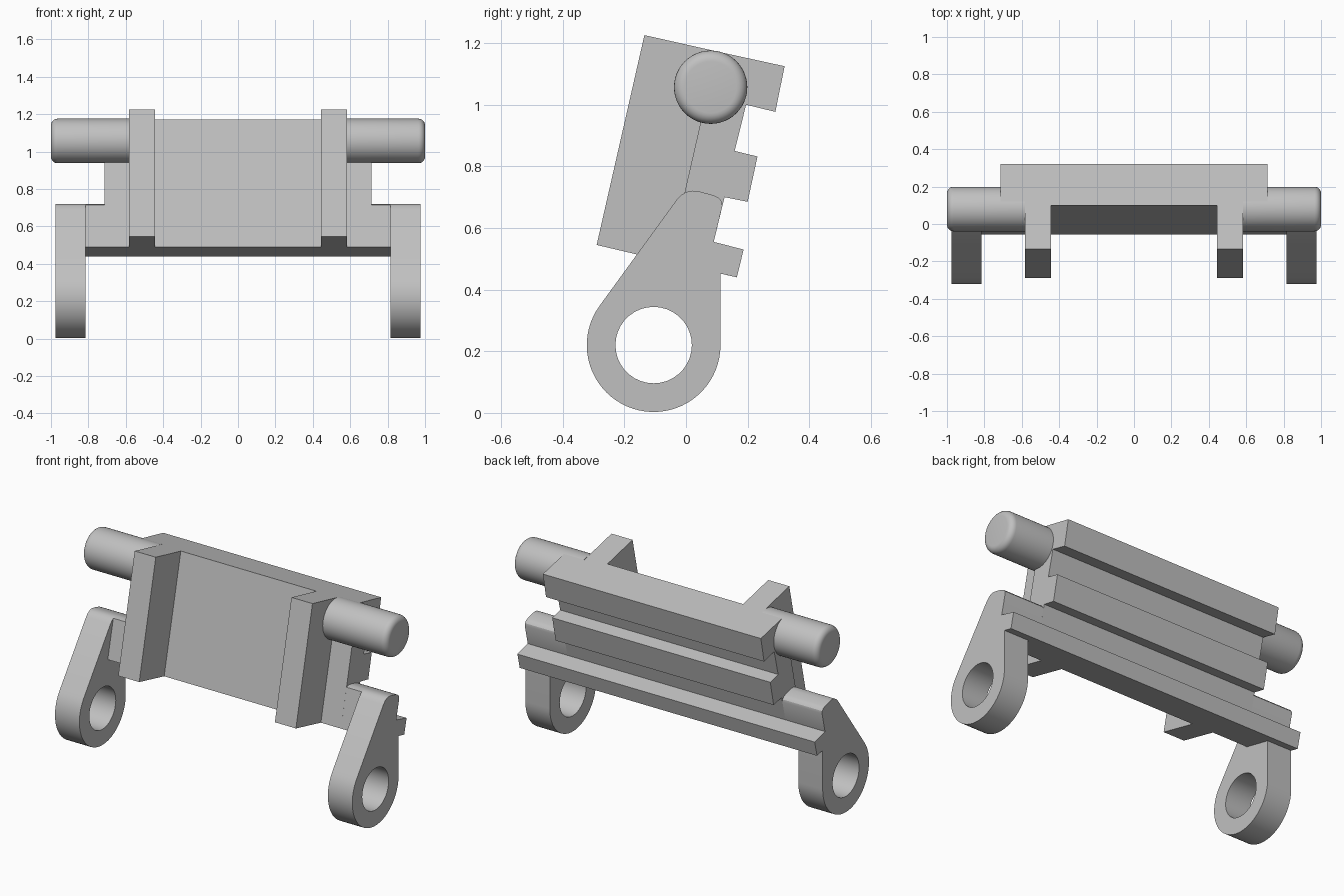
import bpy, bmesh, math
from mathutils import Vector

cube = bpy.data.objects.get("Cube")
if cube:
    bpy.data.objects.remove(cube, do_unlink=True)

GREY = (0.53, 0.53, 0.53, 1)
grey = bpy.data.materials.new("plain grey")
grey.use_nodes = True
grey.diffuse_color = GREY
grey.node_tree.nodes["Principled BSDF"].inputs["Base Color"].default_value = GREY


def finish(name, bm):
    """Turn a bmesh into a shaded, coloured object."""
    bmesh.ops.recalc_face_normals(bm, faces=bm.faces)
    mesh = bpy.data.meshes.new(name)
    bm.to_mesh(mesh)
    bm.free()
    mesh.materials.append(grey)
    ob = bpy.data.objects.new(name, mesh)
    bpy.context.scene.collection.objects.link(ob)
    bpy.ops.object.select_all(action='DESELECT')
    ob.select_set(True)
    bpy.context.view_layer.objects.active = ob
    bpy.ops.object.shade_smooth_by_angle(angle=math.radians(30))
    return ob


def arc(centre, radius, start, end, steps):
    """Points (y, z) along an arc, angles in degrees."""
    angles = [math.radians(start + (end - start) * i / steps) for i in range(steps + 1)]
    return [(centre[0] + radius * math.cos(a), centre[1] + radius * math.sin(a)) for a in angles]


def extrude(name, x0, x1, *loops):
    """Extrude a (y, z) outline, with optional hole loops, along x."""
    bm = bmesh.new()
    for loop in loops:
        verts = [bm.verts.new((x0, y, z)) for y, z in loop]
        for i, v in enumerate(verts):
            bm.edges.new((verts[i - 1], v))
    bmesh.ops.triangle_fill(bm, use_beauty=True, edges=bm.edges[:], normal=(1, 0, 0))
    ext = bmesh.ops.extrude_face_region(bm, geom=bm.faces[:], use_keep_orig=True)
    moved = [g for g in ext["geom"] if isinstance(g, bmesh.types.BMVert)]
    bmesh.ops.translate(bm, verts=moved, vec=(x1 - x0, 0, 0))
    return finish(name, bm)


# Shared corners of the leaning plate
front_top, front_low = (0.10, 1.173), (-0.056, 0.49)
low_rib = [(0.165, 0.44), (0.187, 0.53), (0.09, 0.555)]
mid_rib = [(0.125, 0.70), (0.20, 0.685), (0.232, 0.832), (0.158, 0.85)]
top_rib = [(0.195, 1.0), (0.29, 0.977), (0.32, 1.125)]
rounded_top = [(0.118, 0.672), (0.116, 0.686), (0.106, 0.698), (0.09, 0.706), (0.045, 0.718),
               (0.02, 0.721)]

# Plate with the three back ribs
extrude("ribbed_plate", -0.715, 0.715, [front_low] + low_rib + mid_rib + top_rib + [front_top])

# Arm outline: round eye, straight back, rib end, rounded top
eye = (-0.105, 0.22)
arm = (arc(eye, 0.217, 144, 360, 40) + [(0.112, 0.452)] + low_rib + rounded_top
       + [(0.002, 0.717), (-0.014, 0.708), (-0.03, 0.692)])
hole = arc(eye, 0.124, 0, 350, 35)

for side, label in ((1, "left"), (-1, "right")):
    # Front upright
    extrude(label + "_upright", side * 0.445, side * 0.583,
            [front_low, front_top, (-0.135, 1.226), (-0.29, 0.545)])
    # Block joining plate and arm
    extrude(label + "_joining_block", side * 0.715, side * 0.815,
            [front_low] + low_rib + rounded_top + [(-0.004, 0.715)])
    # Arm with round hole
    extrude(label + "_arm", side * 0.815, side * 0.975, arm, hole)

    # Peg with rounded outer rim
    bm = bmesh.new()
    rim = [Vector((side * x, r, 0)) for x, r in [(0.583, 0.119)] + [
        (0.965 + 0.035 * math.sin(a), 0.084 + 0.035 * math.cos(a))
        for a in [math.radians(15 * i) for i in range(7)]]]
    rings = []
    for p in rim:
        rings.append([bm.verts.new((p.x, 0.08 + y, 1.057 + z))
                      for y, z in arc((0, 0), p.y, 0, 352.5, 47)])
    for a, b in zip(rings, rings[1:]):
        for i in range(len(a)):
            bm.faces.new((a[i - 1], a[i], b[i], b[i - 1]))
    bm.faces.new(rings[0])
    bm.faces.new(rings[-1])
    finish(label + "_peg", bm)
